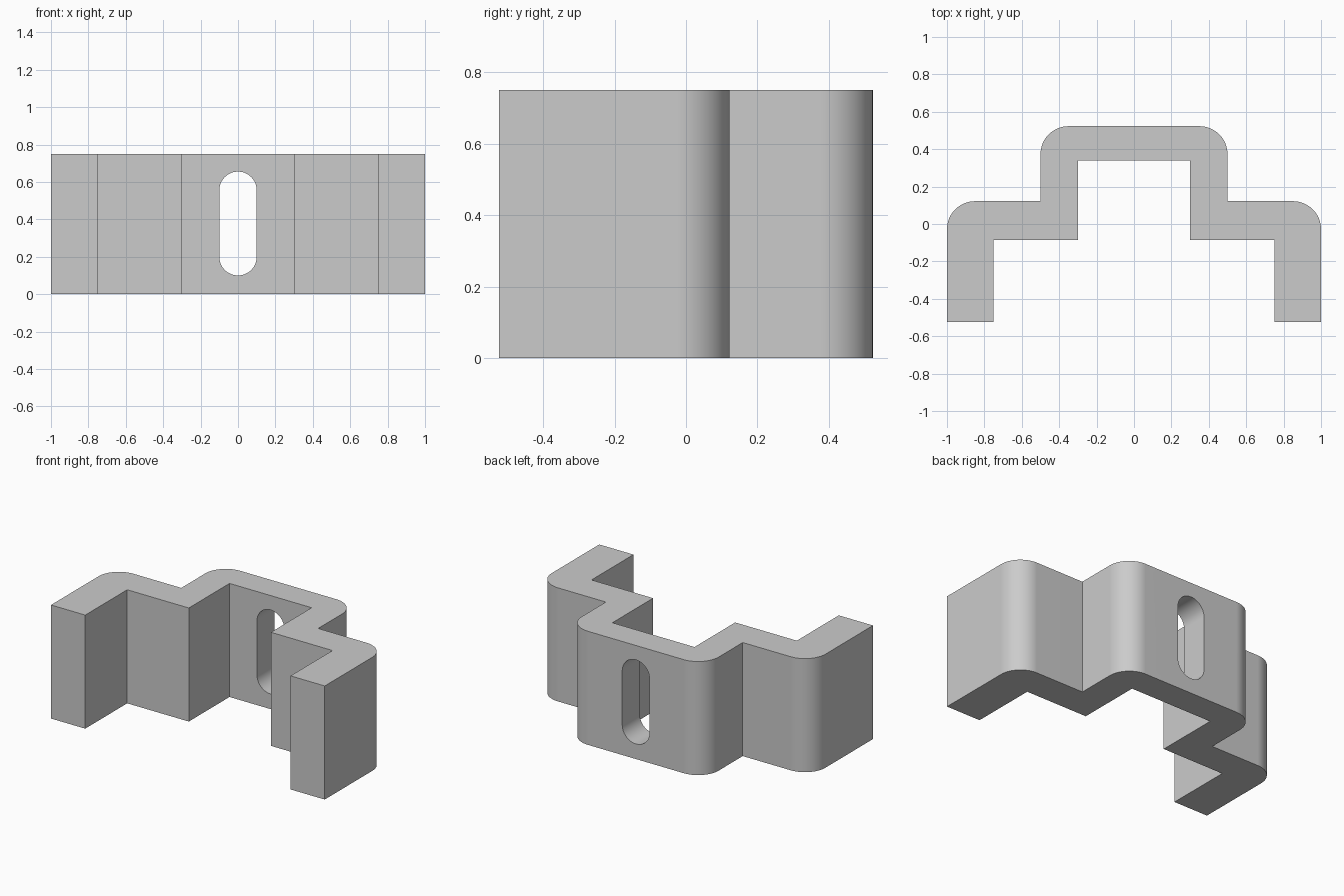
import bpy, bmesh, math
from mathutils import Vector

cube = bpy.data.objects.get("Cube")
if cube:
    bpy.data.objects.remove(cube, do_unlink=True)

HEIGHT = 0.75
FILLET = 0.15

grey = bpy.data.materials.new("light_grey")
grey.use_nodes = True
colour = (0.6, 0.6, 0.6, 1)
grey.diffuse_color = colour
grey.node_tree.nodes["Principled BSDF"].inputs["Base Color"].default_value = colour


def arc(cx, cy, r, start, end, steps=12):
    """Points on an arc, angles in degrees."""
    angles = [math.radians(start + (end - start) * i / steps) for i in range(steps + 1)]
    return [(cx + r * math.cos(a), cy + r * math.sin(a)) for a in angles]


def prism(name, outline, offset, to_world):
    """Extrude a closed 2D outline; to_world places a 2D point in space."""
    bm = bmesh.new()
    face = bm.faces.new([bm.verts.new(to_world(*p)) for p in outline])
    ext = bmesh.ops.extrude_face_region(bm, geom=[face])
    moved = [v for v in ext["geom"] if isinstance(v, bmesh.types.BMVert)]
    bmesh.ops.translate(bm, verts=moved, vec=Vector(offset))
    bmesh.ops.recalc_face_normals(bm, faces=bm.faces[:])
    mesh = bpy.data.meshes.new(name)
    bm.to_mesh(mesh)
    bm.free()
    mesh.materials.append(grey)
    obj = bpy.data.objects.new(name, mesh)
    bpy.context.collection.objects.link(obj)
    return obj


# Stepped bracket: left half of the plan outline, mirrored to the right
half = [(0.3, 0.34), (0.3, -0.085), (0.75, -0.085), (0.75, -0.523), (1, -0.523)]
half += arc(1 - FILLET, 0.122 - FILLET, FILLET, 0, 90)
half += [(0.5, 0.122)]
half += arc(0.5 - FILLET, 0.523 - FILLET, FILLET, 0, 90)
outline = half + [(-x, y) for x, y in reversed(half)]
bracket = prism("stepped_bracket", outline, (0, 0, HEIGHT), lambda x, y: (x, y, 0))

# Rounded slot through the middle wall
slot = arc(0, 0.555, 0.1, 0, 180, 24) + arc(0, 0.2, 0.1, 180, 360, 24)
cutter = prism("slot_cutter", slot, (0, 0.6, 0), lambda x, z: (x, 0.15, z))
cutter.hide_render = True

bpy.ops.object.select_all(action="DESELECT")
bracket.select_set(True)
bpy.context.view_layer.objects.active = bracket
cut = bracket.modifiers.new("slot", "BOOLEAN")
cut.object = cutter
cut.operation = "DIFFERENCE"
cut.solver = "EXACT"
bpy.ops.object.modifier_apply(modifier=cut.name)
bpy.data.objects.remove(cutter, do_unlink=True)

# Smooth fillets, crisp corners and flat walls
bpy.ops.object.shade_smooth_by_angle(angle=math.radians(30))
weighted = bracket.modifiers.new("flat_walls", "WEIGHTED_NORMAL")
weighted.keep_sharp = True
